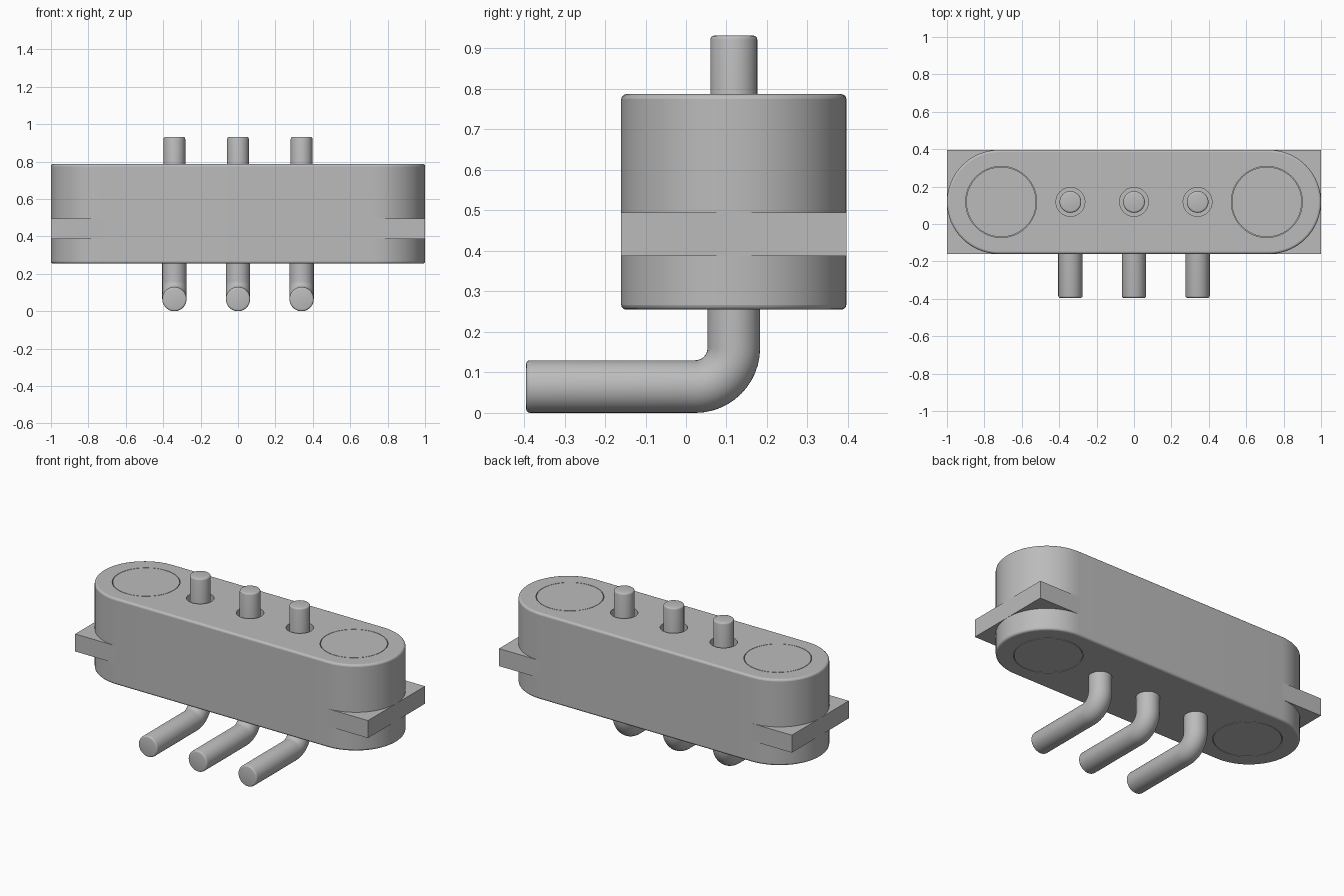
import bpy
import bmesh
from math import sin, cos, pi, radians

if "Cube" in bpy.data.objects:
    bpy.data.objects.remove(bpy.data.objects["Cube"])

HALF, RAD, YC = 1.0, 0.278, 0.118      # body half length, end radius, depth centre
Z0, Z1 = 0.255, 0.787                  # body bottom and top
PIN_X = (-0.34, 0, 0.34)
MAGNET_X = (-0.71, 0.71)

grey = bpy.data.materials.new("plain grey")
grey.use_nodes = True
grey.diffuse_color = (0.5, 0.5, 0.5, 1)
grey.node_tree.nodes["Principled BSDF"].inputs["Base Color"].default_value = (0.5, 0.5, 0.5, 1)


def make(name, bm):
    bmesh.ops.recalc_face_normals(bm, faces=bm.faces)
    mesh = bpy.data.meshes.new(name)
    bm.to_mesh(mesh)
    bm.free()
    mesh.materials.append(grey)
    obj = bpy.data.objects.new(name, mesh)
    bpy.context.collection.objects.link(obj)
    return obj


def smooth(obj):
    bpy.ops.object.select_all(action="DESELECT")
    obj.select_set(True)
    bpy.context.view_layer.objects.active = obj
    bpy.ops.object.shade_smooth_by_angle(angle=radians(35))


def sweep(name, x, path, sides=40):
    """Round rod through (y, z, radius, heading) stations; heading 0 points up."""
    bm = bmesh.new()
    rings = []
    for y, z, r, a in path:
        ring = []
        for i in range(sides):
            t = 2 * pi * i / sides
            v = r * sin(t)
            ring.append(bm.verts.new((x + r * cos(t), y + v * cos(a), z + v * sin(a))))
        rings.append(ring)
    for lo, hi in zip(rings, rings[1:]):
        for i in range(sides):
            j = (i + 1) % sides
            bm.faces.new((lo[i], lo[j], hi[j], hi[i]))
    bm.faces.new(rings[0])
    bm.faces.new(rings[-1])
    return make(name, bm)


def rod(name, x, r, z0, z1):
    return sweep(name, x, [(YC, z0, r, 0), (YC, z1, r, 0)], 64)


# Rounded-end housing
bm = bmesh.new()
outline = []
for side, start in ((1, -pi / 2), (-1, pi / 2)):
    for i in range(33):
        a = start + pi * i / 32
        outline.append(bm.verts.new((side * (HALF - RAD) + RAD * cos(a), YC + RAD * sin(a), Z0)))
base = bm.faces.new(outline)
top = bmesh.ops.extrude_face_region(bm, geom=[base])["geom"]
bmesh.ops.translate(bm, vec=(0, 0, Z1 - Z0), verts=[g for g in top if isinstance(g, bmesh.types.BMVert)])
housing = make("housing", bm)
bevel = housing.modifiers.new("Soft rim", "BEVEL")
bevel.width, bevel.segments, bevel.limit_method = 0.012, 3, "ANGLE"
bevel.angle_limit = radians(50)


def cut(name, x, r, z0, z1):
    cutter = rod(name, x, r, z0, z1)
    cutter.hide_render = True
    cutter.hide_viewport = True
    mod = housing.modifiers.new(name, "BOOLEAN")
    mod.object, mod.operation, mod.solver = cutter, "DIFFERENCE", "EXACT"


# Magnets set flush into pockets on both faces
for x in MAGNET_X:
    for label, z, s in (("top", Z1, -1), ("bottom", Z0, 1)):
        side = "left" if x > 0 else "right"
        cut(f"{side}_{label}_pocket_cutter", x, 0.19, *sorted((z - s * 0.05, z + s * 0.05)))
        smooth(rod(f"{side}_{label}_magnet", x, 0.187, *sorted((z, z + s * 0.051))))

# Spring pins: plunger above, bent tail below
BEND, R = 0.095, 0.065
cy, cz = YC - BEND, R + BEND
for n, x in enumerate(PIN_X, 1):
    cut(f"pin_hole_cutter_{n}", x, 0.077, Z1 - 0.12, Z1 + 0.1)
    tip = [(YC, 0.932 - 0.01 * (1 - sin(a)), 0.048 + 0.01 * cos(a), 0)
           for a in (0, pi / 6, pi / 3, pi / 2)]
    smooth(sweep(f"plunger_{n}", x, [(YC, Z1 - 0.15, 0.058, 0)] + tip))
    tail = [(YC, Z0 + 0.03, R, 0)]
    for i in range(13):
        a = pi / 2 * i / 12
        tail.append((cy + BEND * cos(a), cz - BEND * sin(a), R, -a))
    for a in (pi / 2, pi / 3, pi / 6, 0):
        tail.append((-0.385 - 0.01 * cos(a), R, R - 0.01 * (1 - sin(a)), -pi / 2))
    smooth(sweep(f"pin_tail_{n}", x, tail))

# Square-cornered flange at each end
for side, s in (("left", 1), ("right", -1)):
    bm = bmesh.new()
    bmesh.ops.create_cube(bm, size=1)
    for v in bm.verts:
        v.co = (s * (0.86 + 0.28 * v.co.x), YC + 2 * RAD * v.co.y, 0.441 + 0.108 * v.co.z)
    make(f"{side}_flange", bm)

smooth(housing)
